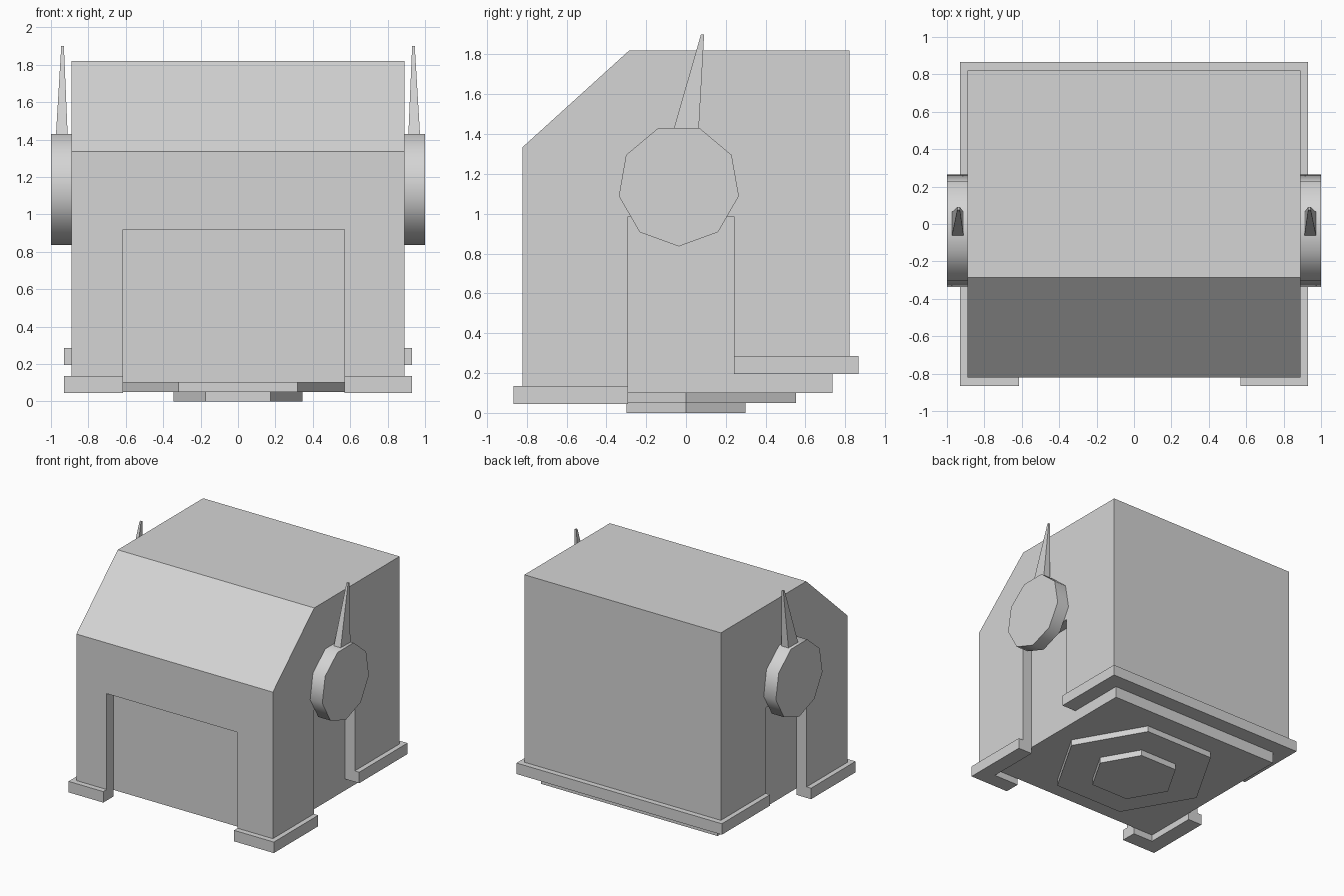
import bpy
import bmesh
import math
from mathutils import Matrix, Vector

default = bpy.data.objects.get("Cube")
if default:
    bpy.data.objects.remove(default, do_unlink=True)

# Single plain grey
GREY = (0.66, 0.66, 0.66, 1.0)
grey = bpy.data.materials.new("plain_grey")
grey.diffuse_color = GREY
grey.use_nodes = True
grey.node_tree.nodes["Principled BSDF"].inputs["Base Color"].default_value = GREY


def finish(name, bm):
    """Turn a bmesh into a grey object."""
    bmesh.ops.recalc_face_normals(bm, faces=bm.faces)
    mesh = bpy.data.meshes.new(name)
    bm.to_mesh(mesh)
    bm.free()
    mesh.materials.append(grey)
    obj = bpy.data.objects.new(name, mesh)
    bpy.context.collection.objects.link(obj)
    return obj


def prism(name, points, axis, start, end):
    """Extrude a flat outline along x (points are y, z) or z (points are x, y)."""
    bm = bmesh.new()
    if axis == "x":
        coords = [(start, a, b) for a, b in points]
        move = Vector((end - start, 0, 0))
    else:
        coords = [(a, b, start) for a, b in points]
        move = Vector((0, 0, end - start))
    face = bm.faces.new([bm.verts.new(c) for c in coords])
    ext = bmesh.ops.extrude_face_region(bm, geom=[face], use_keep_orig=True)
    verts = [g for g in ext["geom"] if isinstance(g, bmesh.types.BMVert)]
    bmesh.ops.translate(bm, verts=verts, vec=move)
    return finish(name, bm)


def box(name, x, y, z):
    outline = [(x[0], y[0]), (x[1], y[0]), (x[1], y[1]), (x[0], y[1])]
    return prism(name, outline, "z", z[0], z[1])


def polygon(sides, radius, angle, centre=(0, 0)):
    return [(centre[0] + radius * math.cos(angle + i * math.tau / sides),
             centre[1] + radius * math.sin(angle + i * math.tau / sides))
            for i in range(sides)]


def activate(obj):
    bpy.ops.object.select_all(action="DESELECT")
    obj.select_set(True)
    bpy.context.view_layer.objects.active = obj


def cut(target, cutter):
    cutter.hide_render = True
    mod = target.modifiers.new("cut", "BOOLEAN")
    mod.operation = "DIFFERENCE"
    mod.solver = "EXACT"
    mod.object = cutter
    activate(target)
    bpy.ops.object.modifier_apply(modifier=mod.name)
    bpy.data.objects.remove(cutter, do_unlink=True)


# Main dimensions
IN_X, IN_Y = 0.80, 0.735         # core half sizes
OUT_X, OUT_Y = 0.89, 0.82        # shell half sizes
RIM_X, RIM_Y = 0.93, 0.865       # rim half sizes
GAP = (-0.29, 0.24)              # side openings along y
DOOR = (-0.615, 0.57)            # front opening along x

# Outer shell with a sloped front, hollowed and opened at front and sides
shell = prism("outer_shell", [(-OUT_Y, 0.135), (OUT_Y, 0.135), (OUT_Y, 1.82),
                              (-0.285, 1.82), (-OUT_Y, 1.335)], "x", -OUT_X, OUT_X)
cut(shell, box("cavity", (-IN_X, IN_X), (-IN_Y, IN_Y), (-1, 1.2)))
cut(shell, box("front_opening", DOOR, (-2, -0.5), (-1, 0.92)))
cut(shell, box("side_opening", (-2, 2), GAP, (-1, 0.985)))
cut(shell, box("rear_undercut", (-2, 2), (0.0, 2), (-1, 0.285)))

# Inner core
box("inner_core", (-IN_X, IN_X), (-IN_Y, IN_Y), (0.10, 1.2))

# Front feet, L shaped rims around the front corners
for side, door in (("right", DOOR[0]), ("left", DOOR[1])):
    s = math.copysign(1, door)
    prism("front_foot_" + side,
          [(door, -RIM_Y), (s * RIM_X, -RIM_Y), (s * RIM_X, GAP[0]),
           (s * IN_X, GAP[0]), (s * IN_X, -IN_Y), (door, -IN_Y)], "z", 0.045, 0.135)

# Rear rim, U shaped
prism("rear_rim", [(-RIM_X, GAP[1]), (-RIM_X, RIM_Y), (RIM_X, RIM_Y), (RIM_X, GAP[1]),
                   (IN_X, GAP[1]), (IN_X, IN_Y), (-IN_X, IN_Y), (-IN_X, GAP[1])],
      "z", 0.195, 0.285)

# Stepped hexagonal base
prism("base_upper_plate", polygon(6, 0.637, 0), "z", 0.05, 0.10)
prism("base_lower_plate", polygon(6, 0.345, 0), "z", 0.0, 0.05)

# Side discs and their leaning antennas
for side, s in (("right", -1), ("left", 1)):
    disc = prism("side_disc_" + side,
                 polygon(9, 0.306, -math.pi / 2, (-0.036, 1.142)), "x", s * 0.89, s * 1.0)
    activate(disc)
    bpy.ops.object.shade_smooth_by_angle(angle=math.radians(45))

    bm = bmesh.new()
    bmesh.ops.create_cube(bm, size=1, matrix=Matrix.Translation((0, 0, 0.5)))
    for v in bm.verts:
        top = v.co.z > 0.5
        width, depth, y, z = (0.014, 0.016, 0.083, 1.90) if top else (0.062, 0.125, 0.002, 1.43)
        v.co = Vector((s * 0.942 + v.co.x * width - s * 0.004 * top, y + v.co.y * depth, z))
    finish("antenna_" + side, bm)
